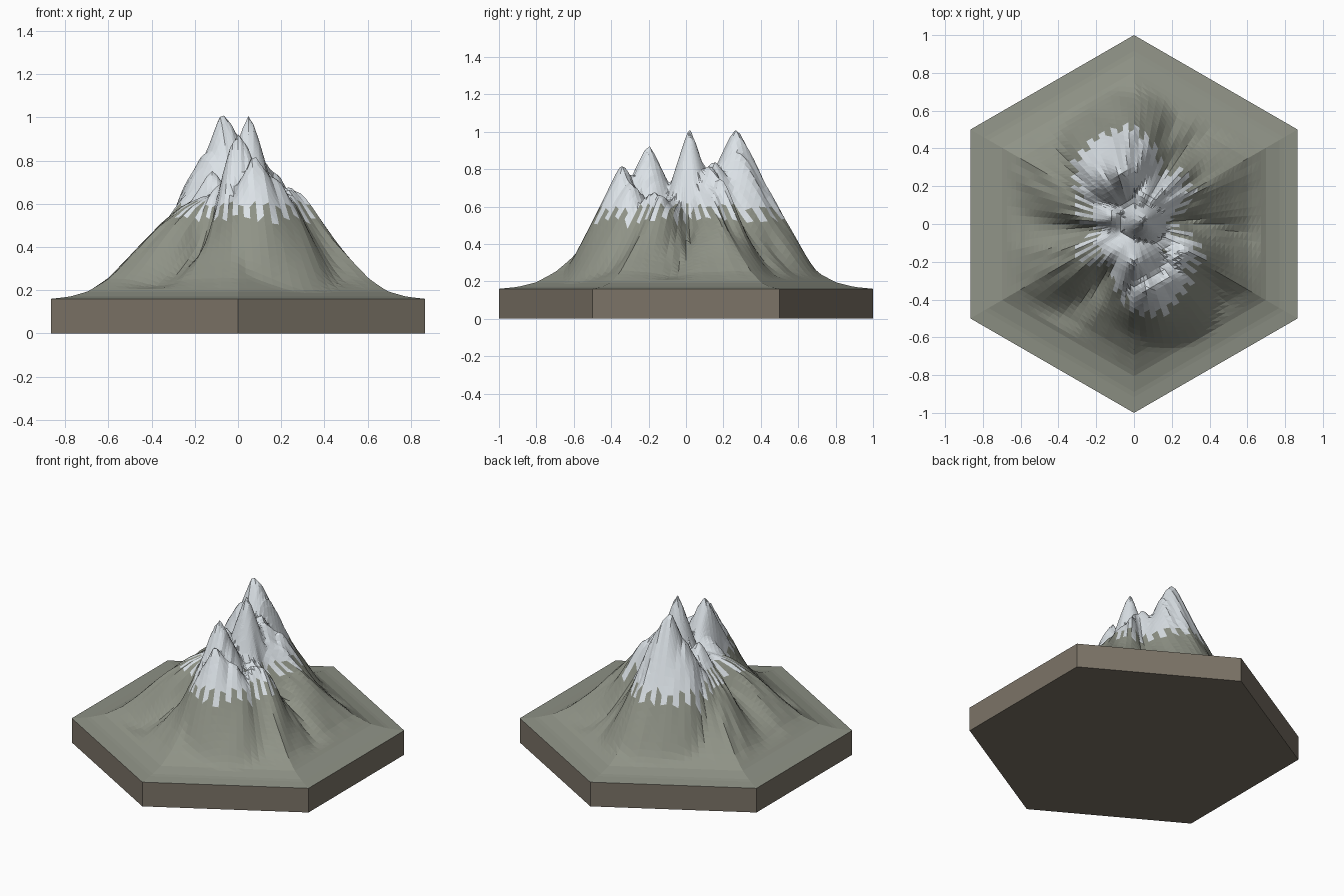
import bpy, bmesh, math
from mathutils import Vector, noise

cube = bpy.data.objects.get("Cube")
if cube:
    bpy.data.objects.remove(cube, do_unlink=True)

BASE = 0.16
SNOW_LINE = 0.62
RINGS, SEGS = 36, 16


def material(name, rgb):
    m = bpy.data.materials.new(name)
    m.use_nodes = True
    m.diffuse_color = (*rgb, 1)
    m.node_tree.nodes["Principled BSDF"].inputs["Base Color"].default_value = (*rgb, 1)
    return m


rock = material("mossy grey rock", (0.275, 0.29, 0.24))
snow = material("snow", (0.74, 0.79, 0.83))
soil = material("brown soil", (0.2, 0.173, 0.135))

# Skirt heights at equal steps from the centre to the rim
SKIRT = [0.5, 0.49, 0.47, 0.43, 0.36, 0.27, 0.175, 0.09, 0.035, 0.01, 0]

# Peaks and shoulders: x, y, height, slope
PEAKS = [
    (-0.07, 0.27, 1.04, 2.2), (0.05, 0.02, 1.02, 3.2),
    (0.0, -0.2, 0.93, 2.1), (0.08, -0.34, 0.83, 2.0),
    (0.24, -0.17, 0.71, 1.5), (0.18, 0.18, 0.75, 1.7),
    (-0.19, 0.2, 0.74, 1.7), (-0.02, 0.43, 0.68, 1.7),
    (-0.12, 0.04, 0.76, 1.6), (0.07, 0.15, 0.87, 1.6),
    (0.16, -0.3, 0.74, 1.6),
]

# Gullies: direction in degrees, half width in degrees, depth
GULLIES = [(4, 11, 0.13), (62, 9, 0.10), (188, 12, 0.11), (243, 11, 0.15),
           (118, 7, 0.05), (325, 7, 0.04)]


def skirt(t):
    f = min(t, 0.9999) * (len(SKIRT) - 1)
    i = int(f)
    return SKIRT[i] + (SKIRT[i + 1] - SKIRT[i]) * (f - i)


def height(x, y, t):
    z = BASE + skirt(t)
    for px, py, top, slope in PEAKS:
        d = math.hypot(x - px, y - py)
        peak = top - slope * (math.sqrt(d * d + 0.0002) - 0.01)
        # Soft maximum blends each peak into the skirt
        k = max(0.04 - abs(z - peak), 0) / 0.04
        z = max(z, peak) + 0.01 * k * k
    # Gullies swirl slightly as they run outwards
    angle = math.degrees(math.atan2(y, x)) + 25 * max(t - 0.3, 0)
    mask = max(0, min(1, (t - 0.12) / 0.2)) * max(0, min(1, (0.78 - t) / 0.4))
    for a, width, depth in GULLIES:
        off = (angle - a + 180) % 360 - 180
        z -= depth * mask * math.exp(-(off / width) ** 2)
    # Fine ribs running down the slope
    rib = noise.noise(Vector((math.cos(math.radians(angle)) * 7,
                              math.sin(math.radians(angle)) * 7, t * 3)))
    z += 0.04 * mask * rib
    return max(z, BASE + 0.02 * (1 - t))


# Mountain terrain: concentric hexagonal rings
corners = [Vector((math.cos(math.radians(30 + 60 * k)),
                   math.sin(math.radians(30 + 60 * k)))) for k in range(6)]
bm = bmesh.new()
centre = bm.verts.new((0, 0, height(0, 0, 0)))
rings = []
for r in range(1, RINGS + 1):
    t = r / RINGS
    ring = []
    for k in range(6):
        for s in range(SEGS):
            p = corners[k].lerp(corners[(k + 1) % 6], s / SEGS) * t
            z = BASE if r == RINGS else height(p.x, p.y, t)
            ring.append(bm.verts.new((p.x, p.y, z)))
    rings.append(ring)


def face(verts, line):
    # Snow lies on every face that reaches the snow line
    f = bm.faces.new(verts)
    f.material_index = int(max(v.co.z for v in verts) > line)


count = 6 * SEGS
for i in range(count):
    j = (i + 1) % count
    # Every other strip carries a snow tongue further down
    line = SNOW_LINE - 0.07 * (i % 2)
    face((centre, rings[0][i], rings[0][j]), line)
    for a, b in zip(rings, rings[1:]):
        face((a[i], b[i], b[j]), line)
        face((a[i], b[j], a[j]), line)

mesh = bpy.data.meshes.new("mountain")
bm.to_mesh(mesh)
bm.free()
mesh.materials.append(rock)
mesh.materials.append(snow)
mountain = bpy.data.objects.new("mountain", mesh)
bpy.context.collection.objects.link(mountain)

# Hexagonal soil slab, open under the terrain
bpy.ops.mesh.primitive_cylinder_add(vertices=6, radius=1, depth=BASE,
                                    location=(0, 0, BASE / 2))
slab = bpy.context.object
slab.name = "soil_slab"
slab.data.materials.append(soil)
bm = bmesh.new()
bm.from_mesh(slab.data)
bmesh.ops.delete(bm, geom=[f for f in bm.faces if f.normal.z > 0.9], context="FACES")
bm.to_mesh(slab.data)
bm.free()
